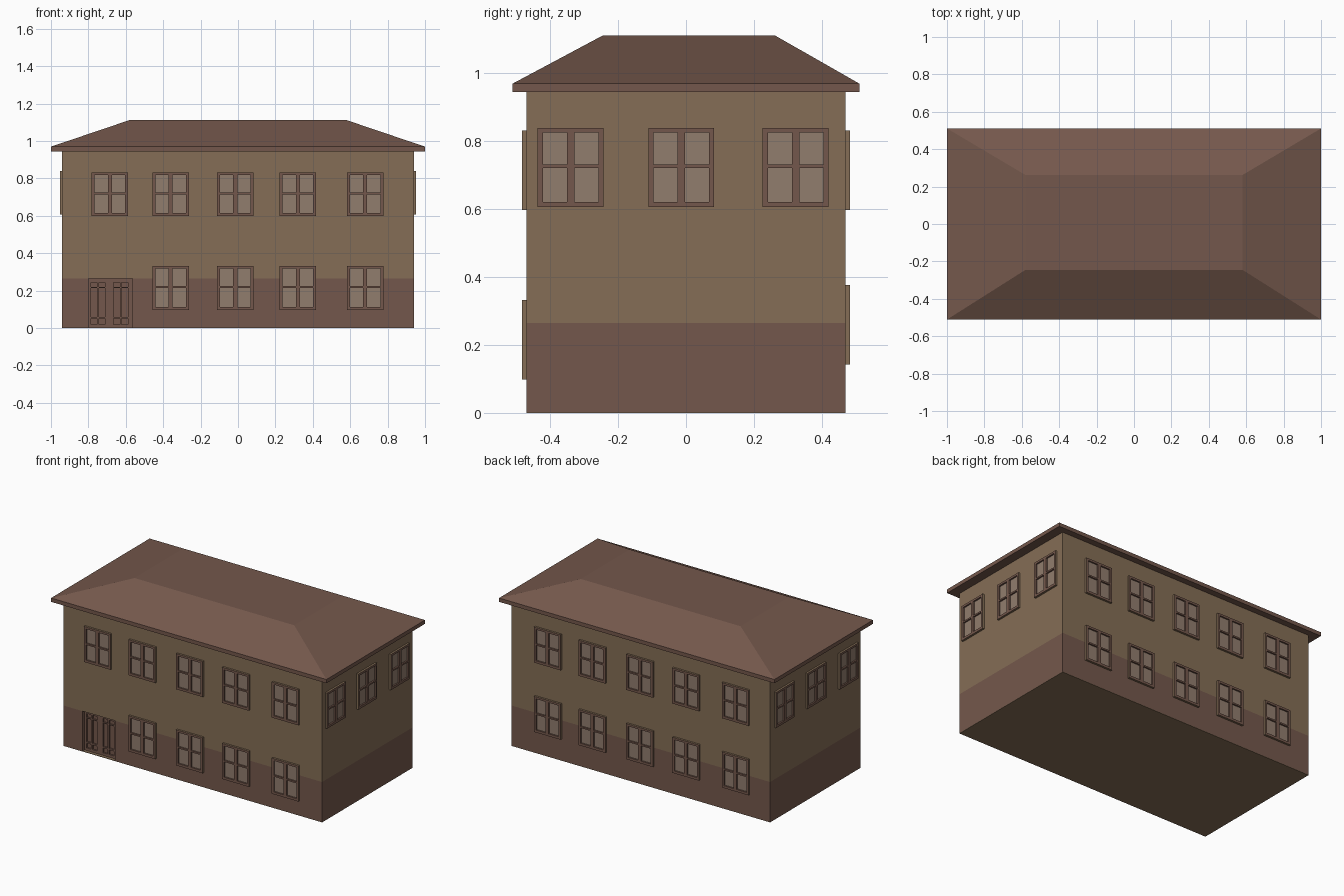
import bpy, bmesh
from math import pi

if "Cube" in bpy.data.objects:
    bpy.data.objects.remove(bpy.data.objects["Cube"])


def mat(name, rgb):
    m = bpy.data.materials.new(name)
    m.diffuse_color = (*rgb, 1)
    m.use_nodes = True
    m.node_tree.nodes["Principled BSDF"].inputs["Base Color"].default_value = m.diffuse_color
    return m


WALL = mat("tan_plaster", (0.233, 0.155, 0.092))
BROWN = mat("red_brown", (0.175, 0.097, 0.072))
GLASS = mat("pane", (0.285, 0.205, 0.155))


def finish(name, bm, mats, recalc=True):
    if recalc:
        bmesh.ops.recalc_face_normals(bm, faces=bm.faces[:])
    me = bpy.data.meshes.new(name)
    bm.to_mesh(me)
    bm.free()
    for m in mats:
        me.materials.append(m)
    ob = bpy.data.objects.new(name, me)
    bpy.context.collection.objects.link(ob)
    return ob


def rect(x0, x1, y0, y1):
    return [(x0, y0), (x1, y0), (x1, y1), (x0, y1)]


def loft(name, rings, m):
    """Closed solid through a stack of (outline, z) rings."""
    bm = bmesh.new()
    vs = [[bm.verts.new((x, y, z)) for x, y in pts] for pts, z in rings]
    bm.faces.new(vs[0][::-1])
    bm.faces.new(vs[-1])
    n = len(vs[0])
    for a, b in zip(vs, vs[1:]):
        for i in range(n):
            j = (i + 1) % n
            bm.faces.new((a[i], a[j], b[j], b[i]))
    return finish(name, bm, [m])


def panel(name, xs, zs, hole_cols, hole_rows, thick, recess):
    """Framed panel facing -y: a grid of cells with sunken panes."""
    bm = bmesh.new()
    v = [[bm.verts.new((x, -thick, z)) for x in xs] for z in zs]
    holes = []
    for r in range(len(zs) - 1):
        for c in range(len(xs) - 1):
            f = bm.faces.new((v[r][c], v[r][c + 1], v[r + 1][c + 1], v[r + 1][c]))
            if r in hole_rows and c in hole_cols:
                holes.append(f)
    bm.normal_update()
    rim = [e for e in bm.edges if e.is_boundary]
    bmesh.ops.inset_individual(bm, faces=holes, thickness=0, depth=-recess)
    for f in holes:
        f.material_index = 1
    # outer edge of the casing runs back to the wall
    old = set(bm.faces)
    ext = bmesh.ops.extrude_edge_only(bm, edges=rim)["geom"]
    for g in ext:
        if isinstance(g, bmesh.types.BMVert):
            g.co.y = 0
    for f in bm.faces:
        if f not in old:
            f.material_index = 2
    return finish(name, bm, [BROWN, GLASS, WALL], recalc=True)


# Building body: base plate, red-brown band with door recess, tan upper walls
W, D, BAND, EAVE = 0.94, 0.47, 0.265, 0.945
DX0, DX1, DEEP = -0.80, -0.565, 0.035
foot = rect(-W, W, -D, D)
loft("base_plate", [(foot, 0), (foot, 0.003)], WALL)
notched = [(-W, -D), (DX0, -D), (DX0, -D + DEEP), (DX1, -D + DEEP), (DX1, -D),
           (W, -D), (W, D), (-W, D)]
loft("lower_wall", [(notched, 0.003), (notched, BAND)], BROWN)
loft("upper_wall", [(foot, BAND), (foot, EAVE)], WALL)

# Hipped roof with flat top
eave = rect(-1, 1, -0.511, 0.511)
loft("roof", [(eave, EAVE), (eave, 0.97),
              (rect(-0.58, 0.58, -0.245, 0.262), 1.112)], BROWN)

# Double door set into the recess
door = panel("double_door",
             [DX0, -0.785, -0.753, -0.743, -0.71, -0.665, -0.632, -0.622, -0.588, DX1],
             [0.003, 0.02, 0.05, 0.06, 0.214, 0.22, 0.245, BAND],
             (1, 3, 5, 7), (1, 3, 5), 0.014, 0.01)
door.location.y = -D + DEEP
door.data.materials[1] = BROWN

# Windows: one mesh, repeated on all four walls
window = panel("window", [-0.097, -0.082, -0.011, 0.011, 0.082, 0.097],
               [0, 0.016, 0.116, 0.126, 0.22, 0.234], (1, 3), (1, 3), 0.013, 0.01)


def place(side, us, z, turn):
    for i, u in enumerate(us):
        ob = window.copy()
        ob.name = f"{side}_window_{i + 1}"
        ob.location = {0: (u, -D, z), 1: (W, u, z), 2: (-u, D, z), 3: (-W, -u, z)}[turn]
        ob.rotation_euler.z = turn * pi / 2
        bpy.context.collection.objects.link(ob)


front = [-0.685, -0.36, -0.015, 0.32, 0.68]
back = [-0.67, -0.345, 0.0, 0.335, 0.695]
place("front_upper", front, 0.598, 0)
place("front_lower", front[1:], 0.098, 0)
place("back_upper", back, 0.598, 2)
place("back_lower", back, 0.143, 2)
place("right", [-0.34, -0.014, 0.323], 0.606, 1)
place("left", [-0.33, -0.002, 0.333], 0.606, 3)
bpy.data.objects.remove(window)
